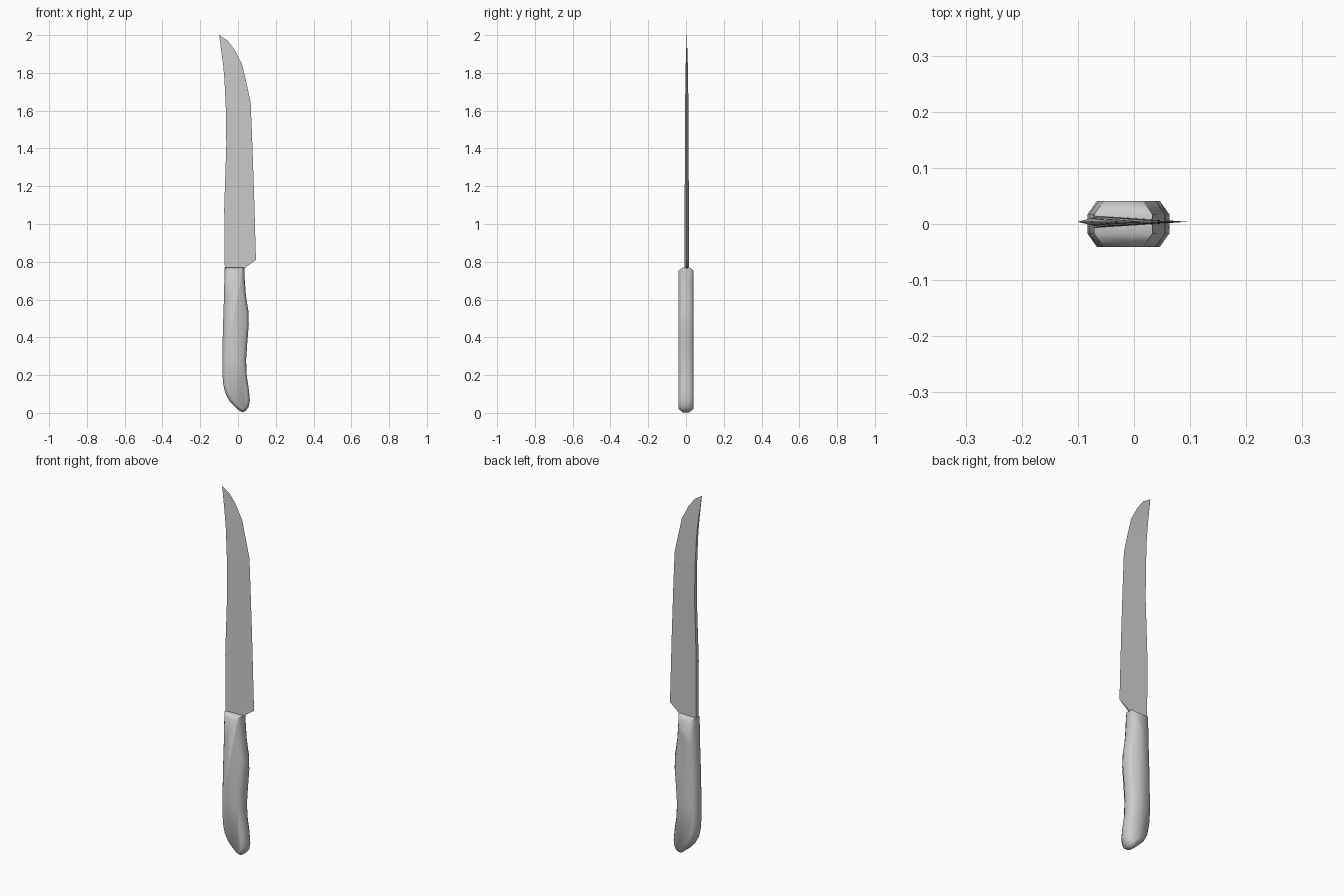
import bpy, bmesh
from mathutils import Vector

if "Cube" in bpy.data.objects:
    bpy.data.objects.remove(bpy.data.objects["Cube"])


def finish(name, bm, smooth_angle=None):
    bmesh.ops.recalc_face_normals(bm, faces=bm.faces[:])
    mesh = bpy.data.meshes.new(name)
    bm.to_mesh(mesh)
    bm.free()
    obj = bpy.data.objects.new(name, mesh)
    bpy.context.collection.objects.link(obj)
    if smooth_angle:
        bpy.ops.object.select_all(action='DESELECT')
        obj.select_set(True)
        bpy.context.view_layer.objects.active = obj
        bpy.ops.object.shade_smooth_by_angle(angle=smooth_angle)
    return obj


def inset(points, d):
    """Mitred inward offset of a counter-clockwise outline."""
    pts = [Vector(p) for p in points]
    result = []
    for i, p in enumerate(pts):
        a = (p - pts[i - 1]).normalized()
        b = (pts[(i + 1) % len(pts)] - p).normalized()
        na, nb = Vector((-a.y, a.x)), Vector((-b.y, b.x))
        result.append(p + (na + nb) * d / (1 + na.dot(nb)))
    return result


# Handle: contoured outline with wide chamfers on both sides
outline = [
    (-.071, .77), (-.074, .62), (-.080, .44), (-.083, .28), (-.082, .20),
    (-.078, .15), (-.068, .105), (-.045, .063), (-.012, .028), (.010, .010),
    (.025, .003), (.043, .012), (.057, .033), (.063, .065), (.058, .12),
    (.046, .20), (.043, .28), (.049, .37), (.057, .47), (.055, .54),
    (.042, .62), (.036, .70), (.033, .77)]
bm = bmesh.new()
rings = []
for y, d in [(-.041, .017), (-.017, 0), (.017, 0), (.041, .017)]:
    rings.append([bm.verts.new((p.x, y, p.y)) for p in inset(outline, d)])
n = len(outline)
for r0, r1 in zip(rings, rings[1:]):
    for i in range(n):
        j = (i + 1) % n
        bm.faces.new((r0[i], r0[j], r1[j], r1[i]))
bm.faces.new(rings[0])
bm.faces.new(rings[-1])
finish("handle", bm, 1.0)

# Blade: wedge from a thick spine to a sharp edge, tapering to the tip
# rows: spine x, spine z, edge x, edge z, half thickness of the spine
rows = [
    (-.070, .765, .095, .81, .011), (-.073, 1.08, .085, 1.16, .011),
    (-.062, 1.42, .076, 1.42, .010), (-.064, 1.60, .067, 1.645, .009),
    (-.072, 1.77, .045, 1.745, .007), (-.078, 1.835, .022, 1.845, .006),
    (-.085, 1.89, -.020, 1.925, .004), (-.093, 1.95, -.057, 1.973, .002)]
YC = .004
bm = bmesh.new()
edge = [bm.verts.new((r[2], YC, r[3])) for r in rows]
tip = bm.verts.new((-.10, YC, 2.0))
spines, choils = [], []
for s in (-1, 1):
    spine = [bm.verts.new((r[0], YC + s * r[4], r[1])) for r in rows]
    choil = bm.verts.new((.033, YC + s * .0045, .765))
    bm.faces.new((spine[0], choil, edge[0]))
    for i in range(len(rows) - 1):
        bm.faces.new((spine[i], edge[i], edge[i + 1], spine[i + 1]))
    bm.faces.new((spine[-1], edge[-1], tip))
    spines.append(spine)
    choils.append(choil)
a, b = spines
for i in range(len(rows) - 1):
    bm.faces.new((a[i], a[i + 1], b[i + 1], b[i]))
bm.faces.new((a[-1], tip, b[-1]))
bm.faces.new((a[0], b[0], choils[1], choils[0]))
bm.faces.new((choils[0], choils[1], edge[0]))
finish("blade", bm)
